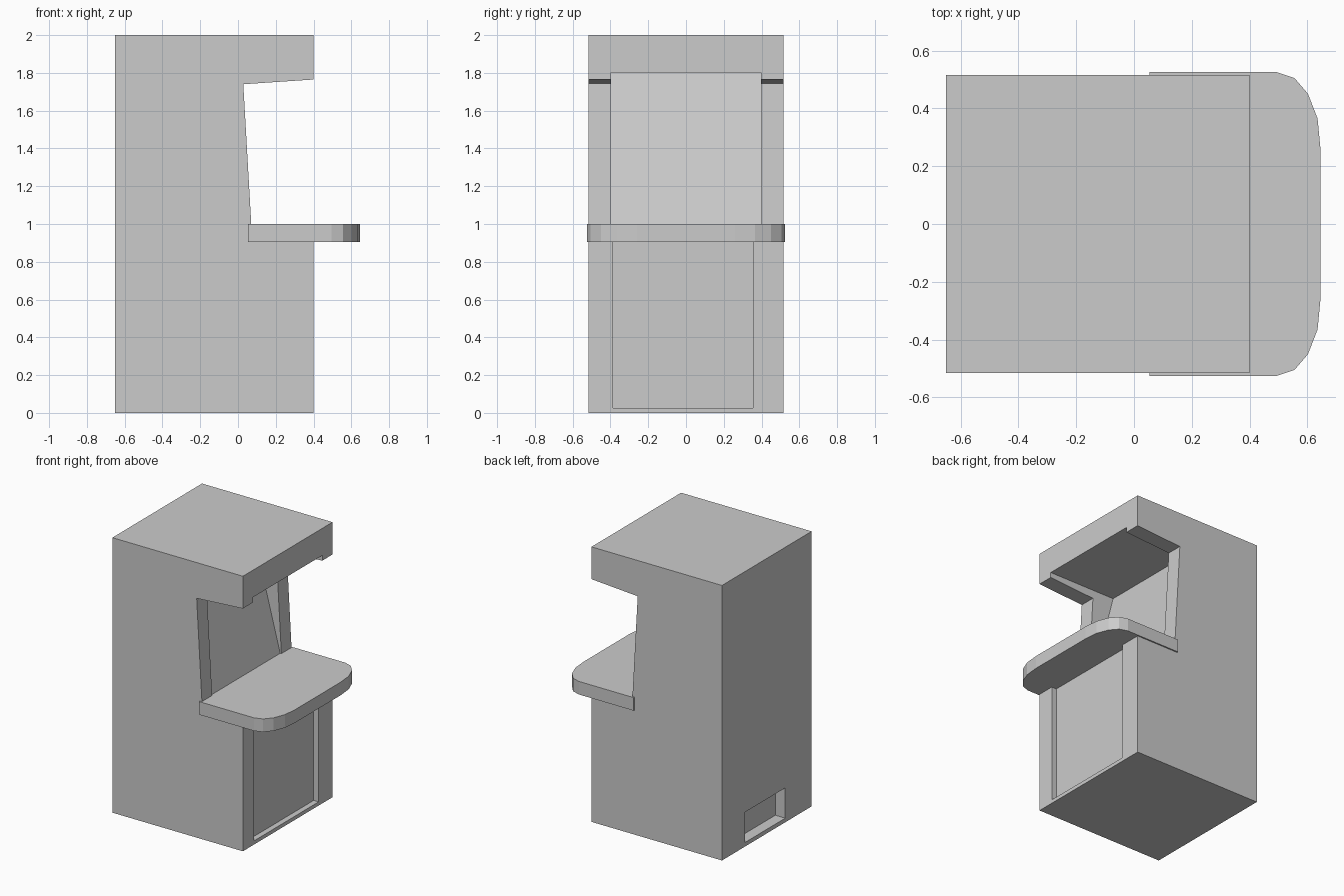
import bpy
import bmesh

if "Cube" in bpy.data.objects:
    bpy.data.objects.remove(bpy.data.objects["Cube"])


def prism(name, points, low, high, axis):
    """Extrude a closed 2D outline along y (points are x,z) or z (points are x,y)."""
    bm = bmesh.new()
    if axis == 'y':
        verts = [bm.verts.new((a, low, b)) for a, b in points]
        move = (0, high - low, 0)
    else:
        verts = [bm.verts.new((a, b, low)) for a, b in points]
        move = (0, 0, high - low)
    face = bm.faces.new(verts)
    new = bmesh.ops.extrude_face_region(bm, geom=[face])['geom']
    bmesh.ops.translate(bm, vec=move,
                        verts=[v for v in new if isinstance(v, bmesh.types.BMVert)])
    bmesh.ops.recalc_face_normals(bm, faces=bm.faces)
    mesh = bpy.data.meshes.new(name)
    bm.to_mesh(mesh)
    bm.free()
    obj = bpy.data.objects.new(name, mesh)
    bpy.context.collection.objects.link(obj)
    return obj


def rect(x0, x1, z0, z1):
    return [(x0, z0), (x1, z0), (x1, z1), (x0, z1)]


def carve(target, cutter):
    mod = target.modifiers.new(cutter.name, 'BOOLEAN')
    mod.operation = 'DIFFERENCE'
    mod.solver = 'EXACT'
    mod.object = cutter
    cutter.hide_render = True
    cutter.hide_set(True)


# Cabinet body with the open player side
body = [(-0.65, 0), (0.4, 0), (0.4, 0.95), (0.073, 0.95),
        (0.028, 1.74), (0.4, 1.765), (0.4, 2), (-0.65, 2)]
cabinet = prism("cabinet", body, -0.515, 0.515, 'y')

# Recess with the sloping screen at its back
screen = [(0.071, 0.96), (0.6, 0.96), (0.6, 1.803), (-0.15, 1.803)]
carve(cabinet, prism("screen_recess_cutter", screen, -0.398, 0.398, 'y'))

# Shallow front door panel and rear service opening
carve(cabinet, prism("door_recess_cutter", rect(0.36, 0.6, 0.027, 0.93), -0.387, 0.355, 'y'))
carve(cabinet, prism("rear_opening_cutter", rect(-0.8, -0.57, 0.03, 0.25), -0.212, 0.252, 'y'))

# Control shelf with rounded front corners, mirrored across y
half = [(0.053, 0.525), (0.495, 0.525), (0.555, 0.505),
        (0.602, 0.45), (0.635, 0.365), (0.645, 0.26)]
outline = half + [(x, -y) for x, y in reversed(half)]
prism("control_shelf", outline, 0.905, 1.0, 'z')
